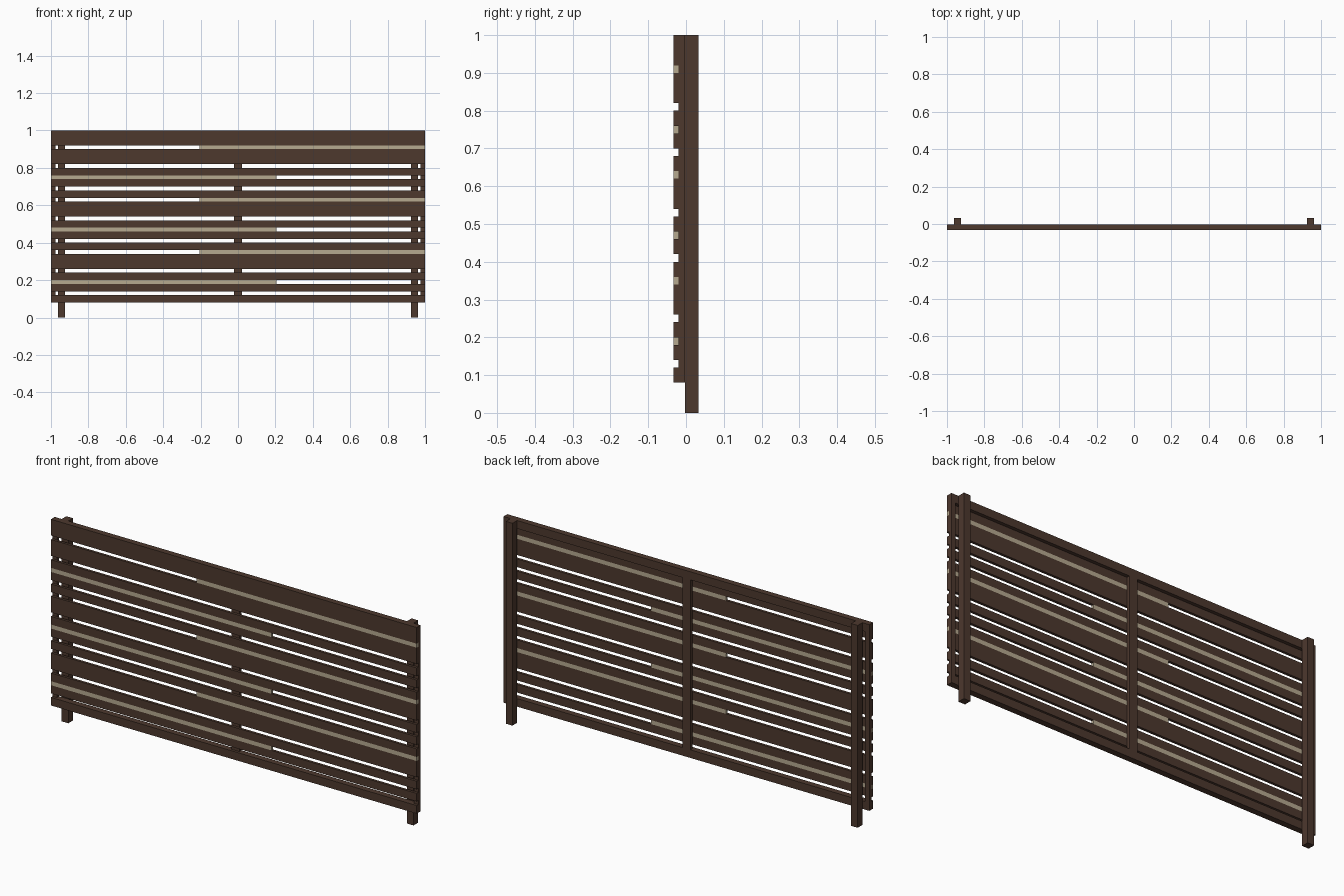
import bpy

cube = bpy.data.objects.get("Cube")
if cube:
    bpy.data.objects.remove(cube, do_unlink=True)


def make_material(name, rgb):
    mat = bpy.data.materials.new(name)
    mat.use_nodes = True
    color = (*rgb, 1.0)
    mat.diffuse_color = color
    bsdf = mat.node_tree.nodes["Principled BSDF"]
    bsdf.inputs["Base Color"].default_value = color
    bsdf.inputs["Roughness"].default_value = 0.8
    return mat


BROWN = make_material("dark_brown_wood", (0.074, 0.040, 0.027))
TAN = make_material("pale_tan_wood", (0.47, 0.40, 0.28))


def box(name, x, y, z, mat):
    """Box spanning the (low, high) range on each axis."""
    ranges = (x, y, z)
    bpy.ops.mesh.primitive_cube_add(size=1, location=[(a + b) / 2 for a, b in ranges])
    obj = bpy.context.object
    obj.name = name
    obj.scale = [b - a for a, b in ranges]
    bpy.ops.object.transform_apply(location=False, rotation=False, scale=True)
    obj.data.materials.append(mat)
    return obj


# Depth layers from front to back
SLAT_Y = (-0.033, -0.020)
FRAME_Y = (-0.020, -0.003)
POST_Y = (-0.003, 0.033)
BOTTOM, TOP, GAP, RAIL = 0.08, 1.0, 0.02, 0.04

# Slats from the top down: one wide board, then three narrow ones, repeating
z = TOP
for i in range(13):
    height = 0.08 if i == 0 or i % 4 == 1 else 0.04
    box(f"slat_{i + 1}", (-1, 1), SLAT_Y, (z - height, z), BROWN)
    z -= height
    # Every other gap is partly filled by a pale strip, alternating sides
    if i % 2 == 0 and i < 12:
        span = (-0.205, 1) if i % 4 == 0 else (-1, 0.205)
        box(f"accent_strip_{i // 2 + 1}", span, SLAT_Y, (z - GAP, z), TAN)
    z -= GAP

# Backing frame
box("top_rail", (-1, 1), FRAME_Y, (TOP - RAIL, TOP), BROWN)
box("bottom_rail", (-1, 1), FRAME_Y, (BOTTOM, BOTTOM + RAIL), BROWN)
inner = (BOTTOM + RAIL, TOP - RAIL)
box("middle_stile", (-0.022, 0.022), FRAME_Y, inner, BROWN)

# End stiles and ground posts
for side, s in (("right", -1), ("left", 1)):
    box(f"{side}_stile", sorted((s * 0.977, s)), FRAME_Y, inner, BROWN)
    box(f"{side}_post", sorted((s * 0.926, s * 0.962)), POST_Y, (0, TOP), BROWN)
